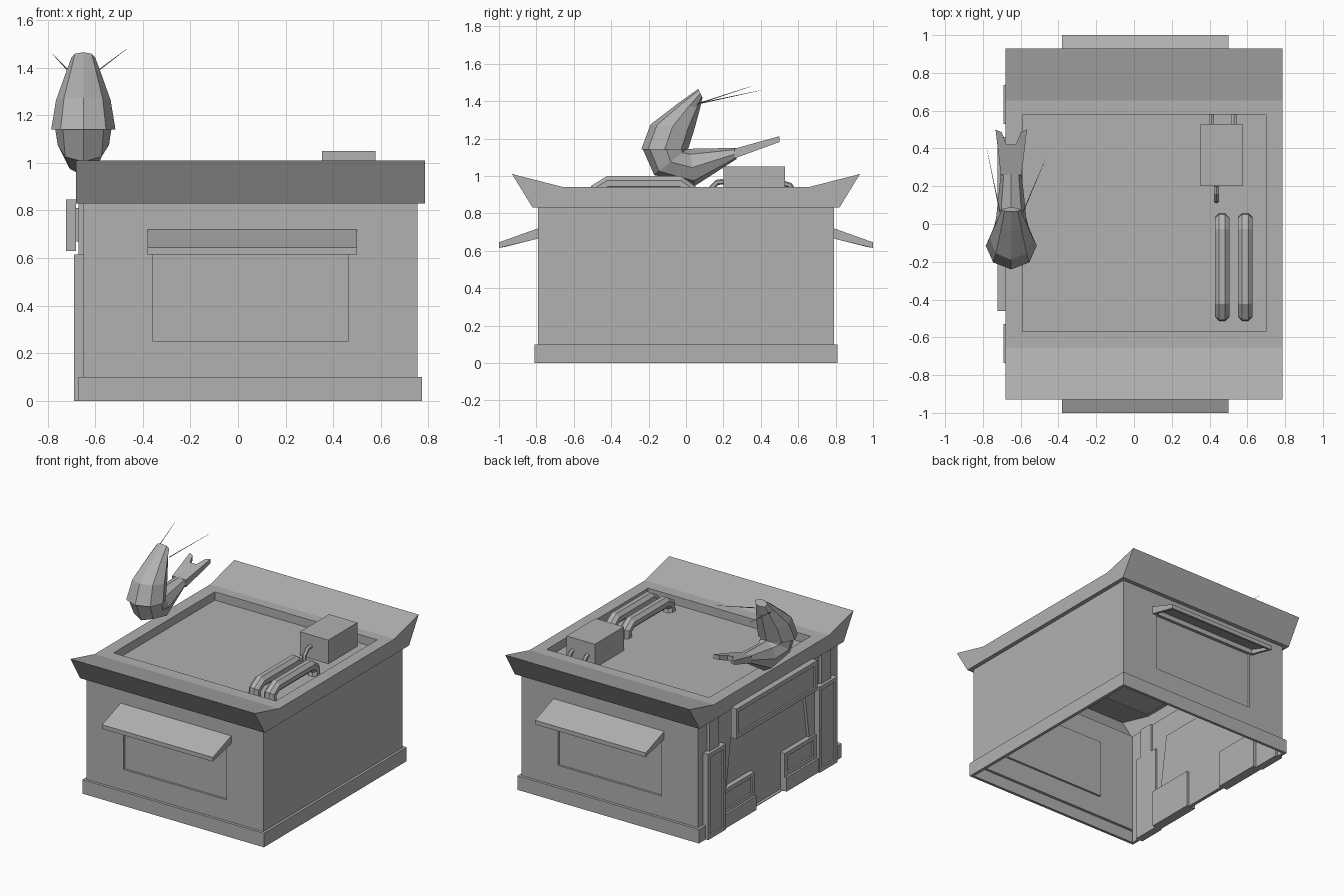
import bpy, bmesh
from math import cos, sin, pi
from mathutils import Vector

if "Cube" in bpy.data.objects:
    bpy.data.objects.remove(bpy.data.objects["Cube"])

# Mid-grey shared by every part
GREY = bpy.data.materials.new("mid_grey")
GREY.diffuse_color = (.44, .44, .44, 1)
GREY.use_nodes = True
GREY.node_tree.nodes["Principled BSDF"].inputs["Base Color"].default_value = GREY.diffuse_color


def loft(name, rings, closed=True, start=False, end=False):
    """Skin a list of equal-length point rings into one flat-shaded object."""
    bm = bmesh.new()
    rows = [[bm.verts.new(p) for p in r] for r in rings]
    n = len(rows[0])
    for a, b in zip(rows, rows[1:]):
        for i in range(n if closed else n - 1):
            j = (i + 1) % n
            bm.faces.new((a[i], a[j], b[j], b[i]))
    if start:
        bm.faces.new(rows[0][::-1])
    if end:
        bm.faces.new(rows[-1])
    bmesh.ops.recalc_face_normals(bm, faces=bm.faces)
    me = bpy.data.meshes.new(name)
    bm.to_mesh(me)
    bm.free()
    me.materials.append(GREY)
    ob = bpy.data.objects.new(name, me)
    bpy.context.collection.objects.link(ob)
    return ob


def rect_z(x0, x1, y0, y1, z):
    return [(x0, y0, z), (x1, y0, z), (x1, y1, z), (x0, y1, z)]


def rect_x(x, y0, y1, z0, z1):
    return [(x, y0, z0), (x, y1, z0), (x, y1, z1), (x, y0, z1)]


def rect_y(y, x0, x1, z0, z1):
    return [(x0, y, z0), (x1, y, z0), (x1, y, z1), (x0, y, z1)]


def box(name, x0, x1, y0, y1, z0, z1):
    return loft(name, [rect_z(x0, x1, y0, y1, z0), rect_z(x0, x1, y0, y1, z1)],
                start=True, end=True)


def framed_panel(name, xb, xf, y0, y1, z0, z1, m=0.03, d=0.012):
    """Block on the -x side with a recessed centre."""
    inner = (y0 + m, y1 - m, z0 + m, z1 - m)
    return loft(name, [rect_x(xb, y0, y1, z0, z1), rect_x(xf, y0, y1, z0, z1),
                       rect_x(xf, *inner), rect_x(xf + d, *inner)],
                start=True, end=True)


def tube(name, x, path, r, n):
    """Tube following a (y, z) path at constant x."""
    pts = [Vector((x, y, z)) for y, z in path]
    rings = []
    for i, p in enumerate(pts):
        t = (pts[min(i + 1, len(pts) - 1)] - pts[max(i - 1, 0)]).normalized()
        side = Vector((1, 0, 0))
        up = side.cross(t)
        rings.append([p + r * (side * cos(a) + up * sin(a))
                      for a in [2 * pi * (k + .5) / n for k in range(n)]])
    return loft(name, rings, start=True, end=True)


# Base skirt with a bottom lip, open along the entrance side
def u_path(x0, x1, y, e, z):
    return [(x0, -e, z), (x0, -y, z), (x1, -y, z), (x1, y, z), (x0, y, z), (x0, e, z)]


loft("base_skirt", [u_path(-.65, .75, .79, .73, 0), u_path(-.67, .773, .81, .73, 0),
                    u_path(-.67, .773, .81, .73, .1), u_path(-.65, .75, .79, .73, .1)],
     closed=False)

# Walls
loft("right_wall", [[(.755, -.79, .1), (.755, .79, .1)], [(.755, -.79, .83), (.755, .79, .83)]],
     closed=False)
for s, tag in ((-1, "front"), (1, "back")):
    loft(tag + "_wall", [rect_y(s * .79, -.65, .755, .1, .83),
                         rect_y(s * .79, -.357, .463, .25, .67),
                         rect_y(s * .775, -.357, .463, .25, .67)], end=True)
    # Awning, hollow underneath
    a, b = s * .79, s * 1.0
    c, d = s * .81, s * .98

    def awn(x0, x1, ya, yb, za, zb):
        return [(x0, ya, za), (x1, ya, za), (x1, yb, zb), (x0, yb, zb)]
    loft(tag + "_awning", [awn(-.38, .5, a, b, .72, .645), awn(-.38, .5, a, b, .665, .615),
                           awn(-.36, .48, c, d, .66, .618), awn(-.36, .48, c, d, .695, .635)],
         start=True, end=True)


# Entrance wall with a tapered recess
def doorway(x):
    return [(x, -.51, .005), (x, .51, .005), (x, .41, .66), (x, -.41, .66)]


loft("entrance_wall", [rect_x(-.65, -.79, .79, 0, .83), doorway(-.65), doorway(-.63)], end=True)
for s, tag in ((-1, "front"), (1, "back")):
    def span(a, b):
        return (a, b) if s > 0 else (-b, -a)
    framed_panel(tag + "_pilaster", -.635, -.69, *span(.53, .735), 0, .615)
    box(tag + "_upper_post", -.67, -.635, *span(.58, .69), .615, .83)
    framed_panel(tag + "_low_panel", -.61, -.665, *span(.17, .53), .1, .27)
    box(tag + "_low_panel_foot", -.68, -.61, *span(.17, .53), 0, .1)
framed_panel("sign_board", -.68, -.723, -.46, .46, .63, .845)
box("sign_mount", -.685, -.645, -.4, .4, .67, .81)

# Roof: flared eaves, closed ends, sunken deck and soffit
X0, X1 = -.68, .785
prof = [(-.82, .83), (-.93, 1.01), (-.655, .94), (.655, .94), (.93, 1.01), (.82, .83)]
for part, tag in ((prof[:3], "front"), (prof[3:], "back")):
    loft(tag + "_eave", [[(x, y, z) for y, z in part] for x in (X0, X1)], closed=False)
for x, tag in ((X0, "left"), (X1, "right")):
    loft(tag + "_roof_end", [[(x, y, z) for y, z in prof]], closed=False, end=True)
loft("roof_deck", [rect_z(X0, X1, -.655, .655, .94), rect_z(-.59, .7, -.57, .58, .94),
                   rect_z(-.59, .7, -.57, .58, .88)], end=True)
loft("roof_soffit", [rect_z(X0, X1, -.82, .82, .83), rect_z(-.65, .75, -.79, .79, .83)])

# Rooftop unit and pipes
box("rooftop_unit", .353, .578, .2, .53, .88, 1.05)
for x in (.467, .589):
    tube("roof_pipe", x, [(-.475, .88), (-.475, .925), (-.42, .96), (-.03, .96),
                          (.018, .925), (.018, .88)], .042, 8)
tube("front_hose", .437, [(.2, .97), (.165, .965), (.13, .93), (.125, .88)], .015, 6)
for x in (.41, .53):
    tube("back_hose", x, [(.52, .96), (.555, .95), (.575, .92), (.575, .88)], .015, 6)

# Shrimp figure: faceted rings between an inner and an outer (y, z) point
CX = -.65


def seg_ring(inner, outer, hw, n=8):
    i, o = Vector((0, *inner)), Vector((0, *outer))
    c, h = (i + o) / 2, (o - i) / 2
    return [Vector((CX, 0, 0)) + c + h * cos(2 * pi * k / n) + Vector((hw * sin(2 * pi * k / n), 0, 0))
            for k in range(n)]


loft("shrimp_head", [seg_ring((.01, 1.14), (-.24, 1.14), .135),
                     seg_ring((.045, 1.25), (-.19, 1.275), .115),
                     seg_ring((.075, 1.36), (-.04, 1.39), .075),
                     seg_ring((.088, 1.42), (.065, 1.465), .05)], start=True, end=True)
loft("shrimp_body", [seg_ring((.005, 1.2), (-.23, 1.14), .122),
                     seg_ring((.005, 1.145), (-.17, 1.005), .108),
                     seg_ring((.02, 1.145), (.045, .945), .08),
                     seg_ring((.27, 1.15), (.27, 1.09), .055)], start=True, end=True)
fan = [(-.055, .26), (.055, .26), (.083, .5), (.05, .485), (.025, .42),
       (-.025, .42), (-.05, .485), (-.083, .5)]
loft("shrimp_tail_fan", [[(CX + x, y, 1.12 + (y - .26) * .32 + t * (1 - (y - .26) * 1.7))
                          for x, y in fan] for t in (-.026, .026)], start=True, end=True)
for name, a, b in (("left_feeler", (-.71, .06, 1.385), (-.78, .4, 1.458)),
                   ("right_feeler", (-.59, .06, 1.385), (-.468, .345, 1.478))):
    a, b = Vector(a), Vector(b)
    off = [Vector((.004 * cos(k * pi * 2 / 3), 0, .004 * sin(k * pi * 2 / 3))) for k in range(3)]
    loft(name, [[a + o for o in off], [b + o * .2 for o in off]], start=True, end=True)
